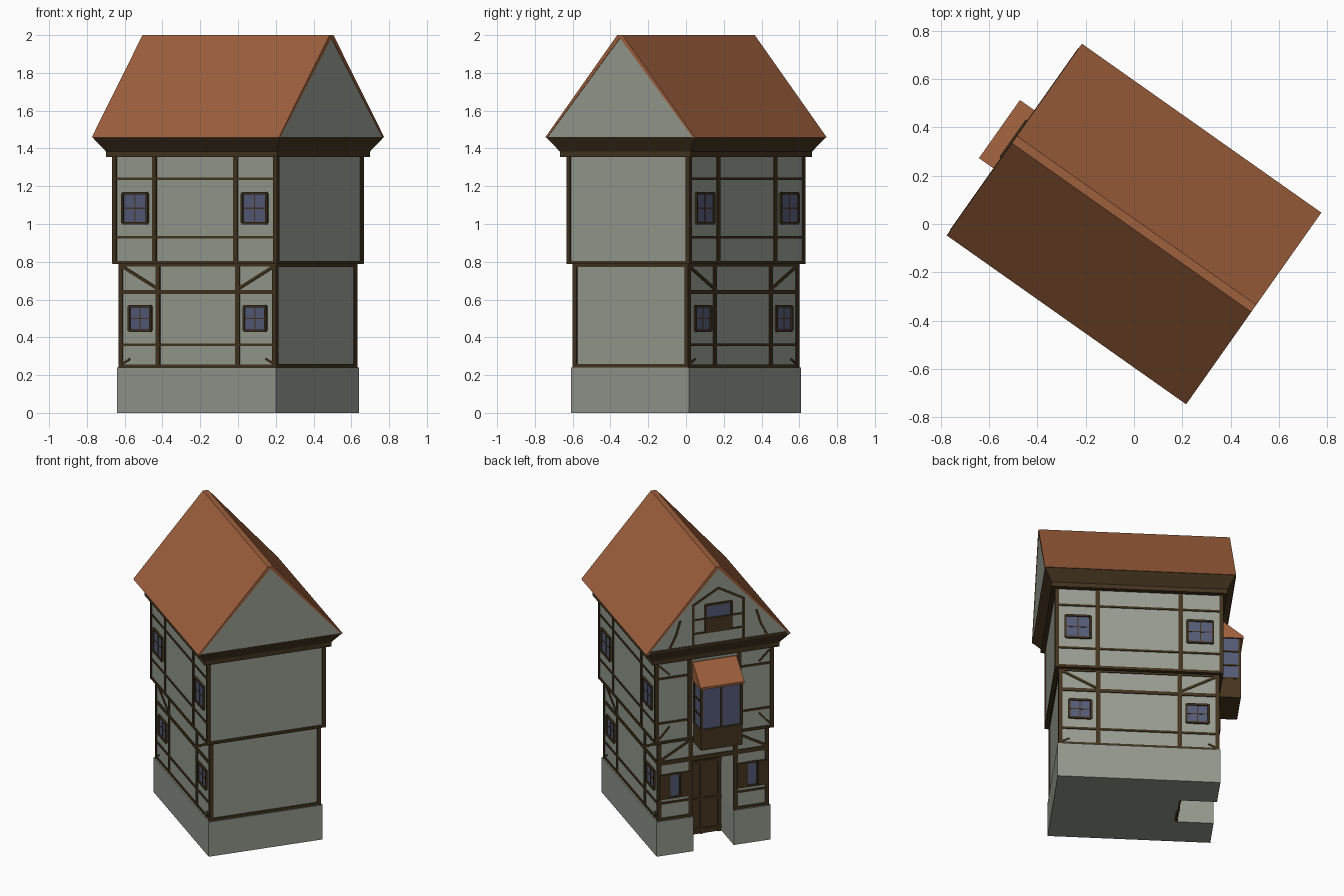
import bpy, bmesh, math
from mathutils import Matrix, Vector

if "Cube" in bpy.data.objects:
    bpy.data.objects.remove(bpy.data.objects["Cube"])

# House is built along local u (x) / v (y), then turned on the ground
TURN = Matrix.Rotation(math.radians(-35.2), 4, 'Z')


def material(name, rgb):
    m = bpy.data.materials.new(name)
    m.diffuse_color = (*rgb, 1)
    m.use_nodes = True
    m.node_tree.nodes["Principled BSDF"].inputs["Base Color"].default_value = m.diffuse_color
    return m


PLASTER = material("plaster", (0.31, 0.33, 0.28))
STONE = material("stone", (0.29, 0.31, 0.265))
TILE = material("roof_tile", (0.34, 0.115, 0.045))
TIMBER = material("dark_timber", (0.055, 0.033, 0.014))
PLANK = material("plank_wood", (0.06, 0.036, 0.013))
GLASS = material("window_glass", (0.09, 0.105, 0.185))


def finish(name, bm, mat):
    bmesh.ops.recalc_face_normals(bm, faces=bm.faces)
    bmesh.ops.transform(bm, matrix=TURN, verts=bm.verts)
    me = bpy.data.meshes.new(name)
    bm.to_mesh(me)
    bm.free()
    me.materials.append(mat)
    ob = bpy.data.objects.new(name, me)
    bpy.context.collection.objects.link(ob)
    return ob


def loft(bm, loops):
    """Join equal-length closed loops and cap both ends."""
    rows = [[bm.verts.new(p) for p in lp] for lp in loops]
    n = len(rows[0])
    for r0, r1 in zip(rows, rows[1:]):
        for i in range(n):
            j = (i + 1) % n
            bm.faces.new((r0[i], r0[j], r1[j], r1[i]))
    bm.faces.new(rows[0])
    bm.faces.new(rows[-1])


def rect(a, b, z):
    return [(-a, -b, z), (a, -b, z), (a, b, z), (-a, b, z)]


def stack(name, rings, mat):
    bm = bmesh.new()
    loft(bm, [rect(a, b, z) for z, a, b in rings])
    finish(name, bm, mat)


def plan(name, outline, z0, z1, mat):
    bm = bmesh.new()
    loft(bm, [[(x, y, z) for x, y in outline] for z in (z0, z1)])
    finish(name, bm, mat)


def along(name, profile, u0, u1, mat):
    bm = bmesh.new()
    loft(bm, [[(u, v, z) for v, z in profile] for u in (u0, u1)])
    finish(name, bm, mat)


def wall(side, off):
    """Map (along wall, height, depth outwards) to house space."""
    return {'left': lambda s, z, d: (s, -off - d, z),
            'right': lambda s, z, d: (s, off + d, z),
            'front': lambda s, z, d: (-off - d, s, z),
            'rear': lambda s, z, d: (off + d, s, z)}[side]


def beams(name, w, lines, mat, out=0.006, back=-0.01):
    """lines: (s0, z0, s1, z1, width) flat bars lying on a wall."""
    bm = bmesh.new()
    for s0, z0, s1, z1, wd in lines:
        d = Vector((s1 - s0, z1 - z0)).normalized() * wd / 2
        q = [(s0 - d.y, z0 + d.x), (s1 - d.y, z1 + d.x),
             (s1 + d.y, z1 - d.x), (s0 + d.y, z0 - d.x)]
        loft(bm, [[w(s, z, k) for s, z in q] for k in (back, out)])
    finish(name, bm, mat)


def both(lines):
    return lines + [(-a, b, -c, d, e) for a, b, c, d, e in lines]


def window(name, w, s, z0, z1, hw, muntins=True):
    zc = (z0 + z1) / 2
    beams(name + "_glass", w, [(s - hw, zc, s + hw, zc, z1 - z0)], GLASS, 0.004)
    t = 0.013
    bars = [(s - hw, z0, s + hw, z0, t), (s - hw, z1, s + hw, z1, t),
            (s - hw, z0, s - hw, z1, t), (s + hw, z0, s + hw, z1, t)]
    beams(name + "_frame", w, bars, TIMBER, 0.012)
    if muntins:
        beams(name + "_muntins", w, [(s - hw, zc, s + hw, zc, 0.006),
                                     (s, z0, s, z1, 0.006)], TIMBER, 0.006)


UA, UB = 0.527, 0.392     # upper storey half sizes
LA, LB = 0.503, 0.367     # lower storey half sizes
DOOR = 0.135              # half width of the doorway
DEEP = -0.275             # door plane


def notched(a, b):
    return [(-a, -b), (a, -b), (a, b), (-a, b), (-a, DOOR),
            (DEEP, DOOR), (DEEP, -DOOR), (-a, -DOOR)]


# Main masses
plan("stone_base", notched(0.515, 0.382), 0, 0.24, STONE)
plan("lower_storey", notched(LA, LB), 0.24, 0.64, PLASTER)
stack("lower_storey_top", [(0.64, LA, LB), (0.79, LA, LB)], PLASTER)
stack("upper_storey", [(0.795, UA, UB), (1.36, UA, UB)], PLASTER)
stack("jetty_beam", [(0.787, UA + .006, UB + .006), (0.805, UA + .006, UB + .006)], TIMBER)
stack("cornice", [(1.355, .557, .425), (1.385, .557, .425), (1.46, .604, .483)], TIMBER)
along("gable_fill", [(-.477, 1.458), (.477, 1.458), (0, 1.99)], -.603, .603, PLASTER)
along("roof", [(-.485, 1.458), (-.018, 2), (.018, 2), (.485, 1.458), (.472, 1.458),
               (0, 1.985), (-.472, 1.458)], -.606, .606, TILE)

# Corner posts on both storeys
for nm, a, b, z0, z1 in (("upper", UA, UB, .79, 1.36), ("lower", LA, LB, .24, .79)):
    bm = bmesh.new()
    for sx in (-1, 1):
        for sy in (-1, 1):
            x0, x1, y0, y1 = a - .018, a + .007, b - .018, b + .007
            q = [(x0, y0), (x1, y0), (x1, y1), (x0, y1)]
            loft(bm, [[(sx * x, sy * y, z) for x, y in q] for z in (z0, z1)])
    finish(nm + "_corner_posts", bm, TIMBER)

# Long sides: timber frame and windows
for side in ('left', 'right'):
    up, lo = wall(side, UB), wall(side, LB)
    beams(side + "_upper_frame", up, both([(.263, .8, .263, 1.36, .028)]) +
          [(-UA, z, UA, z, .013) for z in (.93, 1.24)], TIMBER)
    beams(side + "_lower_frame", lo, both([
        (.258, .24, .258, .79, .028), (.258, .655, .49, .775, .016),
        (.49, .26, .44, .285, .01)]) +
        [(-LA, .64, LA, .64, .022), (-LA, .36, LA, .36, .014), (-LA, .249, LA, .249, .016),
         (-LA, .782, LA, .782, .016)], TIMBER)
    for k in (-1, 1):
        window(side + "_upper_window", up, k * .387, 1.005, 1.162, .08)
        window(side + "_lower_window", lo, k * .372, .435, .565, .07)

# Plain rear end: sill and head beams only
beams("rear_sill", wall('rear', LA), [(-LB, .25, LB, .25, .02), (-LB, .78, LB, .78, .014)], TIMBER)

# Entrance end: lower storey frame, windows with shutters
f = wall('front', LA)
beams("entrance_lower_frame", f, both([
    (.15, .24, .15, .79, .03), (.15, .25, LB, .25, .018), (.15, .36, LB, .36, .014),
    (.35, .66, .165, .765, .016)]) +
    [(-LB, .64, LB, .64, .03), (-LB, .782, LB, .782, .016)], TIMBER)
for k in (-1, 1):
    window("entrance_window", f, k * .26, .395, .555, .036, False)
    beams("shutters", f, [(k * .26 + o, .39, k * .26 + o, .56, .062) for o in (-.07, .07)],
          PLANK, 0.014)

# Door set back in the porch
d = wall('front', -DEEP)
beams("door", d, [(0, 0, 0, .64, 2 * DOOR)], PLANK, 0.006)
beams("door_rails", d, [(-DOOR, z, DOOR, z, .02) for z in (.03, .24, .5, .62)] +
      [(s, 0, s, .64, .02) for s in (-.12, 0, .12)], TIMBER, 0.014)

# Entrance end: upper storey frame
beams("entrance_upper_frame", wall('front', UA), both([
    (.165, .8, .165, 1.36, .028), (.165, .93, UB, .93, .014), (.165, 1.24, UB, 1.24, .014),
    (.37, .82, .3, .9, .012), (.37, 1.33, .3, 1.26, .012)]), TIMBER)

# Bay window: panelled foot, glass box, corner bars and lean-to roof
plan("bay_panel", [(-.665, -.14), (-.5, -.14), (-.5, .14), (-.665, .14)], .765, .905, PLANK)
plan("bay_glass", [(-.66, -.136), (-.5, -.136), (-.5, .136), (-.66, .136)], .905, 1.21, GLASS)
beams("bay_front_bars", wall('front', .66), [(s, .9, s, 1.21, .012) for s in (-.134, 0, .134)] +
      [(-.14, z, .14, z, .014) for z in (.905, 1.2)], TIMBER)
for side in ('left', 'right'):
    beams("bay_side_bars", wall(side, .136), [(s, .9, s, 1.21, .012) for s in (-.66, -.535)] +
          [(-.665, z, -.52, z, .01) for z in (.905, 1.0, 1.1, 1.2)], TIMBER)
bm = bmesh.new()
loft(bm, [[(-.681, v, 1.195), (-.681, v, 1.21), (-.535, v, 1.325), (-.51, v, 1.325),
           (-.51, v, 1.195)] for v in (-.147, .147)])
finish("bay_roof", bm, TILE)

# Entrance gable: posts, pointed arch, braces and attic window
g = wall('front', .603)
beams("gable_frame", g, both([
    (.17, 1.46, .17, 1.75, .014), (.175, 1.75, 0, 1.85, .014), (.09, 1.65, .17, 1.65, .012),
    (.33, 1.47, .285, 1.56, .014), (.285, 1.56, .255, 1.66, .014)]) +
    [(-.17, 1.555, .17, 1.555, .012), (-.46, 1.468, .46, 1.468, .016)], TIMBER, 0.005)
window("attic_window", g, 0, 1.65, 1.745, .088, False)
beams("attic_panel", g, [(-.092, 1.602, .092, 1.602, .09)], PLANK, 0.012)
